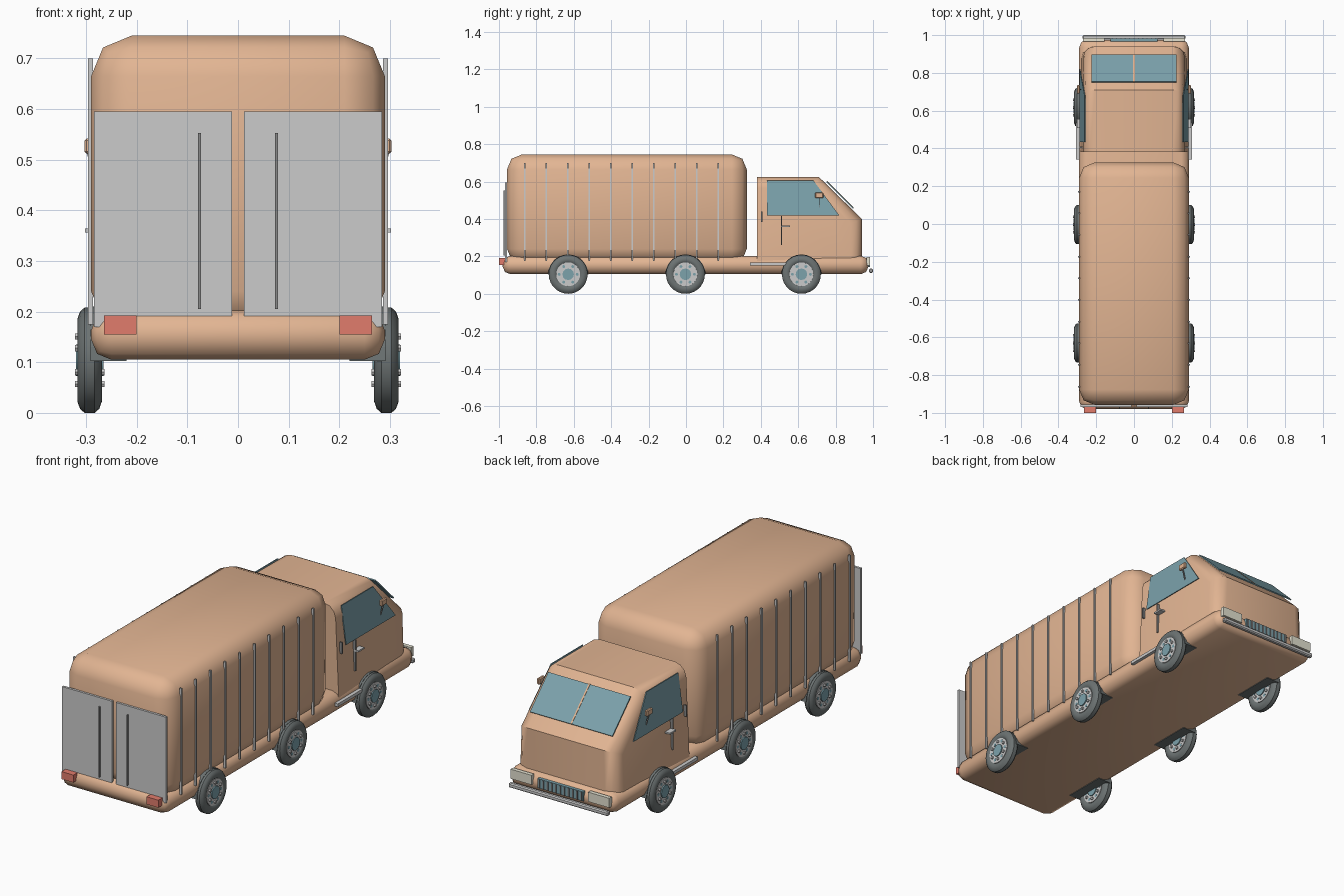
import bpy, bmesh, math
from mathutils import Matrix, Vector

if "Cube" in bpy.data.objects:
    bpy.data.objects.remove(bpy.data.objects["Cube"])


def mat(name, rgb):
    m = bpy.data.materials.new(name)
    m.diffuse_color = (*rgb, 1)
    m.use_nodes = True
    m.node_tree.nodes["Principled BSDF"].inputs["Base Color"].default_value = m.diffuse_color
    return m


PAINT = mat("orange paint", (0.76, 0.46, 0.29))
GLASS = mat("teal glass", (0.20, 0.36, 0.41))
RUBBER = mat("dark rubber", (0.15, 0.17, 0.17))
RED = mat("red lens", (0.75, 0.2, 0.15))
CREAM = mat("cream lens", (0.78, 0.76, 0.64))
DARK = mat("dark trim", (0.25, 0.25, 0.25))


def finish(name, bm, material=None, smooth=None):
    bmesh.ops.recalc_face_normals(bm, faces=bm.faces[:])
    me = bpy.data.meshes.new(name)
    bm.to_mesh(me)
    bm.free()
    ob = bpy.data.objects.new(name, me)
    bpy.context.collection.objects.link(ob)
    if material:
        me.materials.append(material)
    if smooth:
        bpy.ops.object.select_all(action='DESELECT')
        ob.select_set(True)
        bpy.context.view_layer.objects.active = ob
        bpy.ops.object.shade_smooth_by_angle(angle=math.radians(smooth))
    return ob


def box(name, x, y, z, material=None, bevel=0, segs=2, smooth=None):
    """Box from (min, max) ranges, optionally with rounded edges."""
    bm = bmesh.new()
    bmesh.ops.create_cube(bm, size=1)
    for v in bm.verts:
        v.co = [r[0] if c < 0 else r[1] for c, r in zip(v.co, (x, y, z))]
    if bevel:
        bmesh.ops.bevel(bm, geom=bm.edges[:], offset=bevel, segments=segs,
                        profile=0.5, affect='EDGES')
    return finish(name, bm, material, smooth)


def sided(s, a, b):
    return tuple(sorted((s * a, s * b)))


def prism(points, offset):
    """Polygon of 3D points extruded along an offset."""
    bm = bmesh.new()
    f = bm.faces.new([bm.verts.new(p) for p in points])
    ext = bmesh.ops.extrude_face_region(bm, geom=[f])["geom"]
    bmesh.ops.translate(bm, vec=offset,
                        verts=[g for g in ext if isinstance(g, bmesh.types.BMVert)])
    if not any(len(f.verts) > 2 and f.normal.length > 2 for f in bm.faces):
        bm.normal_update()
    return bm


def disc(name, c, r, half, material=None, n=24):
    """Cylinder along x."""
    bm = bmesh.new()
    bmesh.ops.create_cone(bm, cap_ends=True, segments=n, radius1=r, radius2=r,
                          depth=2 * half,
                          matrix=Matrix.Translation(c) @ Matrix.Rotation(math.pi / 2, 4, 'Y'))
    return finish(name, bm, material, 40)


# Chassis and cargo box
box("chassis", (-0.29, 0.29), (-0.98, 0.975), (0.105, 0.203), PAINT, 0.04, 2, 60)
box("cargo_box", (-0.29, 0.29), (-0.957, 0.325), (0.16, 0.745), PAINT, 0.08, 2, 60)

# Cab: side profile, narrowed towards roof, rounded along its side outline
side = [(0.38, 0.17), (0.38, 0.625), (0.71, 0.625), (0.94, 0.40), (0.94, 0.17)]
bm = prism([(-0.285, y, z) for y, z in side], (0.57, 0, 0))
for v in bm.verts:
    if v.co.z > 0.3:
        v.co.x *= 0.97 if v.co.z < 0.5 else 0.93
    if v.co.y > 0.8:
        v.co.x *= 0.97
edges = [e for e in bm.edges
         if abs(e.verts[0].co.x - e.verts[1].co.x) < 0.1
         and max(v.co.y for v in e.verts) > 0.5
         and max(v.co.z for v in e.verts) > 0.3]
bmesh.ops.bevel(bm, geom=edges, offset=0.06, segments=3, profile=0.5, affect='EDGES')
finish("cab", bm, PAINT, 35)

# Windscreen with centre bar
n = Vector((0, 0.004, 0.004))
finish("windscreen", prism([(-0.225, 0.75, 0.597), (0.225, 0.75, 0.597),
                            (0.225, 0.893, 0.455), (-0.225, 0.893, 0.455)], n), GLASS)
finish("windscreen_bar", prism([(-0.004, 0.75, 0.599), (0.004, 0.75, 0.599),
                                (0.004, 0.893, 0.457), (-0.004, 0.893, 0.457)], n), PAINT)

# Rear doors with locking rods, tail lights
for s in (-1, 1):
    box("rear_door", sided(s, 0.012, 0.284), (-0.968, -0.956), (0.17, 0.595))
    box("door_rod", sided(s, 0.0735, 0.0785), (-0.977, -0.967), (0.205, 0.553), DARK)
    box("tail_light", sided(s, 0.20, 0.265), (-1.0, -0.965), (0.155, 0.192), RED)

# Front bumper, headlights and grille
box("front_bumper", (-0.272, 0.272), (0.978, 1.0), (0.112, 0.134), None, 0.005, 1)
box("grille", (-0.125, 0.125), (0.965, 0.981), (0.142, 0.188), GLASS)
for i in range(11):
    x = -0.115 + i * 0.023
    box("grille_slat", (x - 0.003, x + 0.003), (0.98, 0.985), (0.144, 0.186), DARK)

for s in (-1, 1):
    box("headlight", sided(s, 0.155, 0.27), (0.965, 0.985), (0.15, 0.197), CREAM)

    # Cargo side ribs
    for i in range(10):
        y = -0.861 + i * 0.1147
        box("side_rib", sided(s, 0.286, 0.296), (y - 0.004, y + 0.004), (0.175, 0.70))

    # Side window, leaning inwards at the top
    finish("side_window", prism([(s * 0.284, 0.434, 0.418), (s * 0.258, 0.434, 0.605),
                                 (s * 0.258, 0.682, 0.605), (s * 0.284, 0.82, 0.418)],
                                (s * 0.004, 0, 0)), GLASS)

    # Door details, mirror and step bar
    box("door_seam", sided(s, 0.27, 0.288), (0.508, 0.513), (0.26, 0.415), DARK)
    box("door_handle", sided(s, 0.275, 0.302), (0.508, 0.556), (0.356, 0.364))
    box("door_vent", sided(s, 0.27, 0.288), (0.402, 0.409), (0.385, 0.44), DARK)
    box("mirror", sided(s, 0.287, 0.303), (0.69, 0.735), (0.512, 0.542), PAINT, 0.004, 1)
    finish("mirror_stem", prism([(s * 0.293, 0.710, 0.515), (s * 0.299, 0.710, 0.515),
                                 (s * 0.284, 0.710, 0.46), (s * 0.278, 0.710, 0.46)],
                                (0, 0.005, 0)), DARK)
    box("step_bar", sided(s, 0.287, 0.306), (0.342, 0.55), (0.151, 0.166))

    for wy in (-0.63, -0.003, 0.617):
        # Wheel arch liner: half disc above the wheel
        arc = [(wy + 0.108 * math.cos(a * math.pi / 12), 0.102 + 0.108 * math.sin(a * math.pi / 12))
               for a in range(13)]
        finish("wheel_arch", prism([(s * 0.22, y, z) for y, z in arc], (s * 0.0715, 0, 0)), RUBBER)

        # Tyre: rounded profile spun about the axle
        c = Vector((s * 0.293, wy, 0.104))
        prof = [(-0.014, 0.060), (-0.022, 0.068), (-0.024, 0.082), (-0.019, 0.096),
                (-0.010, 0.104), (0.010, 0.104), (0.019, 0.096), (0.024, 0.082),
                (0.022, 0.068), (0.014, 0.060)]
        bm = bmesh.new()
        vs = [bm.verts.new(c + Vector((x, 0, r))) for x, r in prof]
        es = [bm.edges.new((vs[i], vs[(i + 1) % len(vs)])) for i in range(len(vs))]
        bmesh.ops.spin(bm, geom=vs + es, cent=c, axis=(1, 0, 0), angle=2 * math.pi,
                       steps=28, use_merge=True)
        bmesh.ops.remove_doubles(bm, verts=bm.verts[:], dist=1e-5)
        finish("tyre", bm, RUBBER, 40)

        # Rim, hub and rim holes
        disc("rim", c, 0.064, 0.0215)
        disc("hub", c, 0.031, 0.027, GLASS, 12)
        for k in range(6):
            a = k * math.pi / 3
            d = Vector((0, math.cos(a), math.sin(a)))
            disc("rim_hole", c + d * 0.048, 0.008, 0.0225, GLASS, 8)
            d = Vector((0, math.cos(a + 0.52), math.sin(a + 0.52)))
            disc("rim_bolt", c + d * 0.047, 0.007, 0.029, None, 6)
